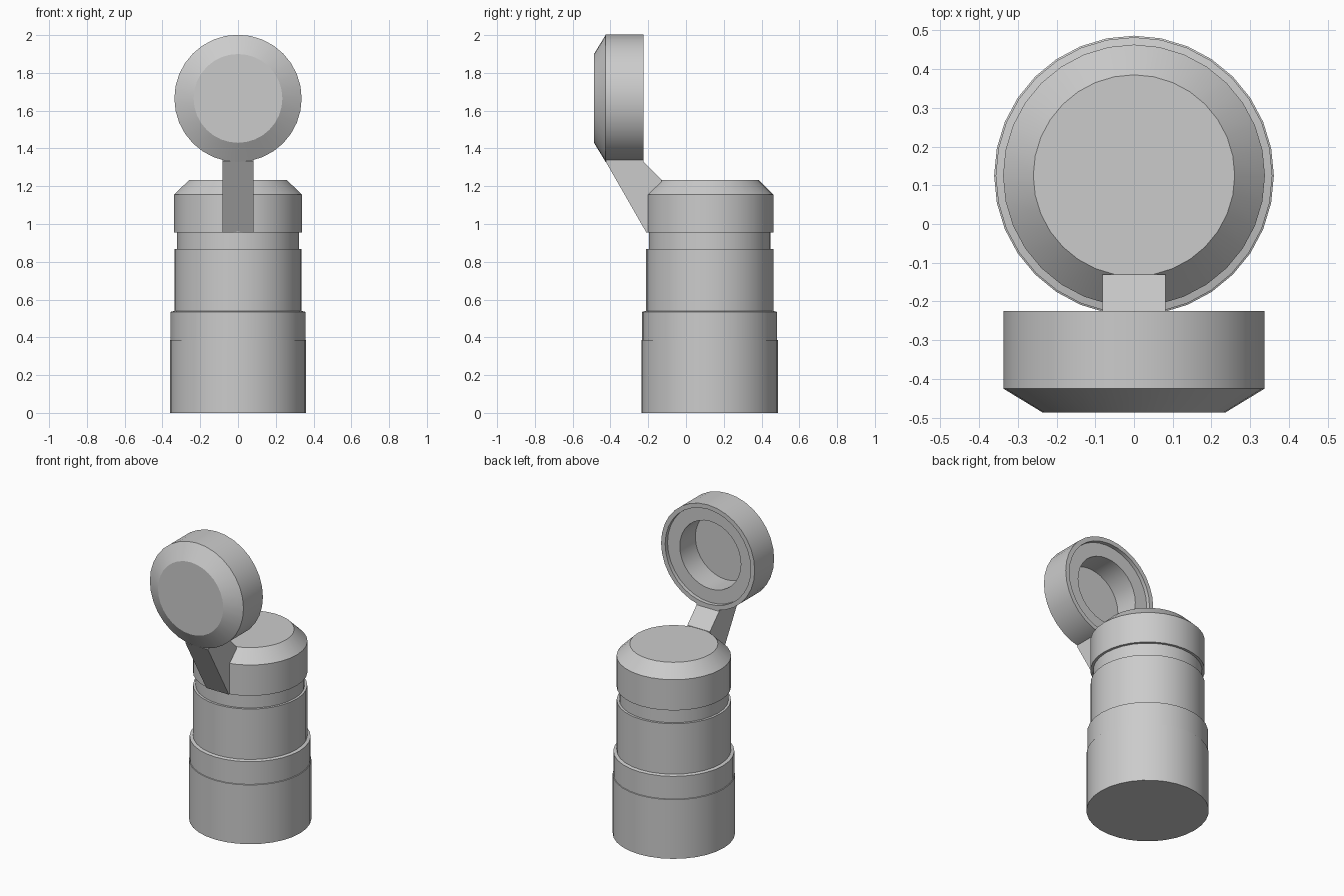
import bpy
import bmesh
from math import pi, radians
from mathutils import Matrix

cube = bpy.data.objects.get("Cube")
if cube:
    bpy.data.objects.remove(cube, do_unlink=True)

SIDES = 32
BODY_Y = 0.125
CAP_Z = 1.665

grey = bpy.data.materials.new("plain grey")
grey.use_nodes = True
grey.diffuse_color = (0.6, 0.6, 0.6, 1)
grey.node_tree.nodes["Principled BSDF"].inputs["Base Color"].default_value = (0.6, 0.6, 0.6, 1)


def finish(name, bm):
    bmesh.ops.recalc_face_normals(bm, faces=bm.faces)
    mesh = bpy.data.meshes.new(name)
    bm.to_mesh(mesh)
    bm.free()
    mesh.materials.append(grey)
    obj = bpy.data.objects.new(name, mesh)
    bpy.context.collection.objects.link(obj)
    bpy.ops.object.select_all(action="DESELECT")
    obj.select_set(True)
    bpy.context.view_layer.objects.active = obj
    bpy.ops.object.shade_smooth_by_angle(angle=radians(25))
    return obj


def turned(name, profile, matrix):
    """Closed solid turned from (radius, height) rings, capped at both ends."""
    bm = bmesh.new()
    rings = []
    for radius, height in profile:
        ring = bmesh.ops.create_circle(bm, segments=SIDES, radius=radius)["verts"]
        for v in ring:
            v.co.z = height
        rings.append(ring)
    for low, high in zip(rings, rings[1:]):
        for i in range(SIDES):
            j = (i + 1) % SIDES
            bm.faces.new((low[i], low[j], high[j], high[i]))
    bm.faces.new(rings[0])
    bm.faces.new(rings[-1])
    bm.transform(matrix)
    return finish(name, bm)


# Stepped bottle: base, collar, barrel, neck groove and bevelled head
upright = Matrix.Translation((0, BODY_Y, 0))
turned("bottle_body", [
    (0.361, 0), (0.361, 0.385), (0.357, 0.387), (0.357, 0.535),
    (0.337, 0.54), (0.337, 0.868), (0.322, 0.868), (0.322, 0.955),
    (0.338, 0.955), (0.338, 1.155), (0.26, 1.232)], upright)

# Open cap: bevelled outside, stepped rim and deep recess facing the back
facing_back = Matrix.Translation((0, 0, CAP_Z)) @ Matrix.Rotation(-pi / 2, 4, "X")
turned("flip_cap", [
    (0.235, -0.487), (0.337, -0.425), (0.337, -0.225), (0.308, -0.225),
    (0.308, -0.25), (0.22, -0.25), (0.22, -0.41)], facing_back)

# Hinge arm: side outline pushed across the width
bm = bmesh.new()
outline = [(-0.21, 0.955), (-0.425, 1.33), (-0.42, 1.345), (-0.227, 1.345),
           (-0.225, 1.33), (-0.13, 1.234), (-0.13, 0.965)]
face = bm.faces.new([bm.verts.new((-0.081, y, z)) for y, z in outline])
pushed = bmesh.ops.extrude_face_region(bm, geom=[face])["geom"]
bmesh.ops.translate(bm, vec=(0.162, 0, 0),
                    verts=[g for g in pushed if isinstance(g, bmesh.types.BMVert)])
finish("hinge_arm", bm)
